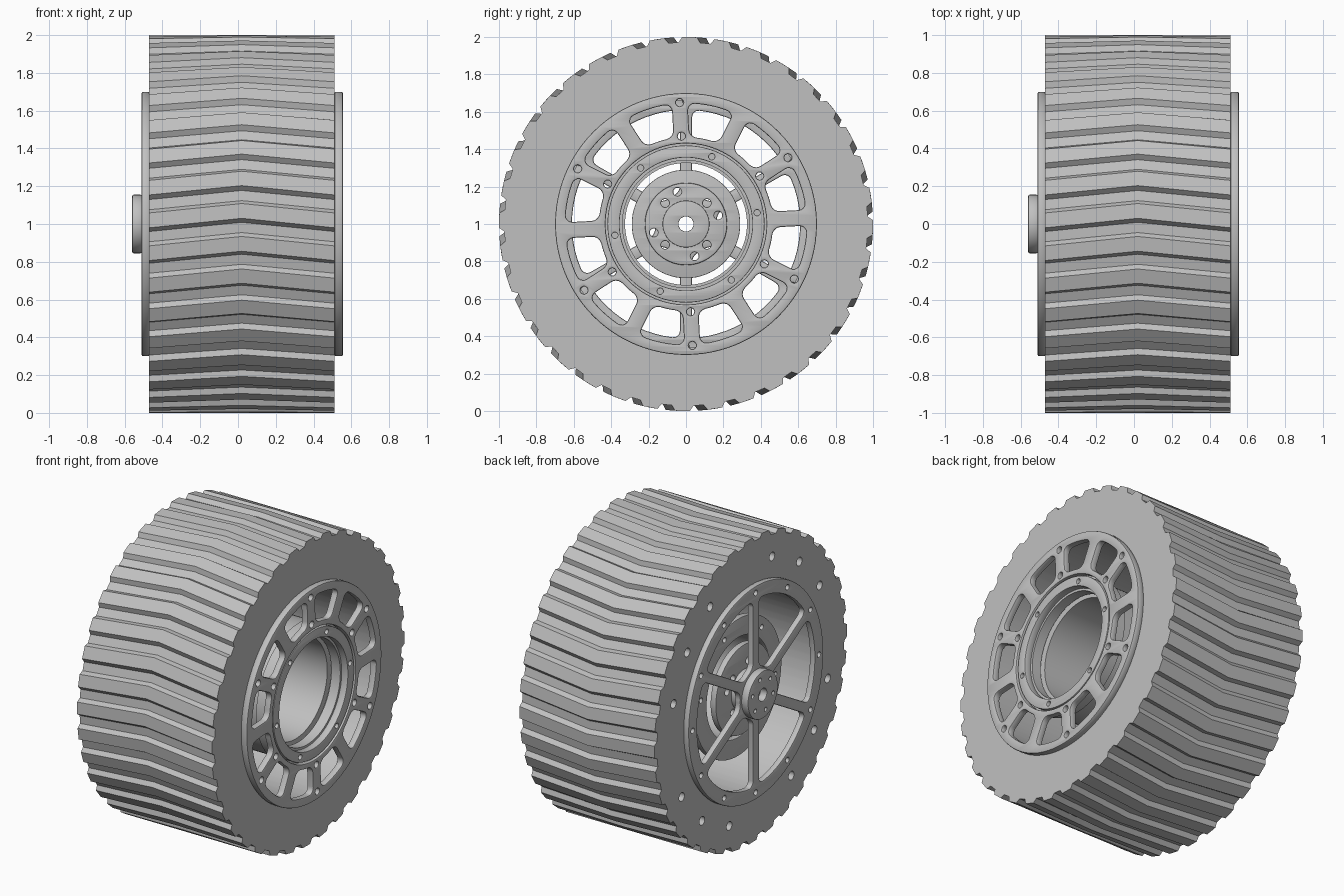
import bpy, bmesh, math
from math import radians, sin, cos, asin, pi, tau
from mathutils import Matrix, Vector

cube = bpy.data.objects.get("Cube")
if cube:
    bpy.data.objects.remove(cube, do_unlink=True)

grey = bpy.data.materials.new("plain_grey")
grey.use_nodes = True
GREY = (0.53, 0.53, 0.53, 1)
grey.diffuse_color = GREY
grey.node_tree.nodes["Principled BSDF"].inputs["Base Color"].default_value = GREY

# Local x, y, z become world y, z, x, with the axle at z = 1
AXLE = Matrix(((0, 0, 1, 0), (1, 0, 0, 0), (0, 1, 0, 1), (0, 0, 0, 1)))


def add_mesh(name, mesh, angle=30):
    mesh.materials.clear()
    mesh.materials.append(grey)
    for p in mesh.polygons:
        p.use_smooth = True
        p.material_index = 0
    mesh.set_sharp_from_angle(angle=radians(angle))
    ob = bpy.data.objects.new(name, mesh)
    bpy.context.collection.objects.link(ob)
    return ob


def baked(ob):
    bpy.context.view_layer.update()
    deps = bpy.context.evaluated_depsgraph_get()
    return bpy.data.meshes.new_from_object(ob.evaluated_get(deps))


def polar(r, a):
    return (r * cos(a), r * sin(a))


def circle(r, n=96, center=(0, 0)):
    return [(center[0] + r * cos(tau * i / n), center[1] + r * sin(tau * i / n)) for i in range(n)]


def bolt_holes(r, start, count, size):
    return [circle(size, 16, polar(r, radians(start) + tau * i / count)) for i in range(count)]


def window(mid, half, r0, r1, bar, corner):
    """Rounded opening between two parallel-sided bars."""
    pts = []

    def put(r, side, inset):
        a = half - asin(bar / 2 / r) - inset / r
        pts.append(polar(r, mid + side * a))

    def arc(r):
        return half - asin(bar / 2 / r) - corner / r

    quarter = [pi / 2 * i / 5 for i in range(6)]
    for q in quarter:
        put(r0 + corner * (1 - cos(q)), 1, corner * (1 - sin(q)))
    for q in quarter:
        put(r1 - corner * (1 - sin(q)), 1, corner * (1 - cos(q)))
    for i in range(1, 10):
        pts.append(polar(r1, mid + arc(r1) * (1 - i / 5)))
    for q in reversed(quarter):
        put(r1 - corner * (1 - sin(q)), -1, corner * (1 - cos(q)))
    for q in reversed(quarter):
        put(r0 + corner * (1 - cos(q)), -1, corner * (1 - sin(q)))
    for i in range(1, 6):
        pts.append(polar(r0, mid - arc(r0) * (1 - i / 3)))
    return pts


def plate(name, loops, x0, x1, bevel=0.0):
    """Flat plate with holes, standing across the axle from x0 to x1."""
    cu = bpy.data.curves.new(name, "CURVE")
    cu.dimensions = "2D"
    cu.fill_mode = "BOTH"
    cu.extrude = (x1 - x0) / 2 - bevel
    cu.bevel_depth = bevel
    cu.bevel_resolution = 1
    cu.offset = -bevel
    for loop in loops:
        sp = cu.splines.new("POLY")
        sp.points.add(len(loop) - 1)
        for p, (a, b) in zip(sp.points, loop):
            p.co = (a, b, 0, 1)
        sp.use_cyclic_u = True
    temp = bpy.data.objects.new(name + "_outline", cu)
    bpy.context.collection.objects.link(temp)
    mesh = baked(temp)
    bpy.data.objects.remove(temp, do_unlink=True)
    mesh.transform(AXLE @ Matrix.Translation((0, 0, (x0 + x1) / 2)))
    bm = bmesh.new()
    bm.from_mesh(mesh)
    bmesh.ops.remove_doubles(bm, verts=bm.verts, dist=1e-5)
    bmesh.ops.recalc_face_normals(bm, faces=bm.faces)
    bm.to_mesh(mesh)
    bm.free()
    return add_mesh(name, mesh)


# Tyre with chevron tread
TEETH, BORE, DEPTH = 36, 0.66, 0.028
X0, XM, X1 = -0.47, 0.02, 0.51
tooth = ((0, 1), (0.45, 1), (0.56, 1 - DEPTH), (0.88, 1 - DEPTH))
bm = bmesh.new()


def tyre_ring(x, lead, bore=False):
    ring = []
    for i in range(TEETH):
        for f, r in tooth:
            a = pi + 0.02 - lead - tau * (i + f) / TEETH
            y, z = polar(BORE if bore else r, a)
            ring.append(bm.verts.new((x, y, z + 1)))
    return ring


rings = [tyre_ring(X0, 0), tyre_ring(XM, 0.05), tyre_ring(X1, 0),
         tyre_ring(X1, 0, True), tyre_ring(X0, 0, True)]
for k, a in enumerate(rings):
    b = rings[(k + 1) % len(rings)]
    for i in range(len(a)):
        j = (i + 1) % len(a)
        bm.faces.new((a[i], a[j], b[j], b[i]))
bmesh.ops.recalc_face_normals(bm, faces=bm.faces)
mesh = bpy.data.meshes.new("tyre_blank")
bm.to_mesh(mesh)
bm.free()
blank = add_mesh("tyre_blank", mesh)

# Blind holes in the tyre wall, in four groups of three
bm = bmesh.new()
for group in range(4):
    for step in (-22, 0, 22):
        y, z = polar(0.83, radians(37.5 + 90 * group + step))
        place = AXLE @ Matrix.Translation((y, z, X0))
        bmesh.ops.create_cone(bm, cap_ends=True, segments=20, radius1=0.028,
                              radius2=0.028, depth=0.2, matrix=place)
mesh = bpy.data.meshes.new("hole_cutter")
bm.to_mesh(mesh)
bm.free()
cutter = add_mesh("hole_cutter", mesh)
cutter.hide_render = True
cut = blank.modifiers.new("holes", "BOOLEAN")
cut.operation = "DIFFERENCE"
cut.solver = "EXACT"
cut.object = cutter
tyre_mesh = baked(blank)
for ob in (blank, cutter):
    bpy.data.objects.remove(ob, do_unlink=True)
add_mesh("tyre", tyre_mesh, 20)

# Left rim: ring plate with twelve windows
windows = [window(radians(78 + 30 * i), radians(15), 0.465, 0.645, 0.085, 0.04) for i in range(12)]
plate("window_rim", [circle(0.70), circle(0.43)] + windows
      + bolt_holes(0.65, 93, 6, 0.02) + bolt_holes(0.47, 93, 6, 0.02), 0.51, 0.555, 0.008)
plate("bearing_collar", [circle(0.42), circle(0.355)] + bolt_holes(0.385, 9, 6, 0.016),
      0.50, 0.55, 0.005)

# Inner drum and its flange
plate("drum_mouth", [circle(0.44), circle(0.34)], 0.44, 0.505)
plate("drum", [circle(0.42), circle(0.326)], -0.34, 0.42)
plate("drum_groove", [circle(0.42), circle(0.37)], 0.42, 0.44)
plate("drum_flange", [circle(0.45), circle(0.326)] + bolt_holes(0.39, 9, 6, 0.016),
      -0.38, -0.34, 0.005)

# Right rim: six spokes
gaps = [window(radians(60 * i), radians(30), 0.165, 0.61, 0.065, 0.04) for i in range(6)]
plate("spoke_rim", [circle(0.70), circle(0.04)] + gaps
      + bolt_holes(0.655, 30, 12, 0.016), -0.51, -0.47, 0.008)

# Hub and the stepped disc behind the spokes
small = bolt_holes(0.11, 15, 6, 0.012)
plate("hub_cap", [circle(0.155), circle(0.04)] + small, -0.56, -0.51, 0.006)
disc_holes = bolt_holes(0.158, 45, 4, 0.022) + bolt_holes(0.178, 15, 4, 0.022)
plate("hub_neck", [circle(0.13), circle(0.04)], -0.47, -0.42)
plate("hub_disc", [circle(0.29), circle(0.04)] + disc_holes, -0.42, -0.38, 0.004)
plate("hub_step", [circle(0.22), circle(0.04)] + disc_holes, -0.38, -0.35, 0.006)
plate("hub_boss", [circle(0.125), circle(0.04)], -0.35, -0.335, 0.004)
